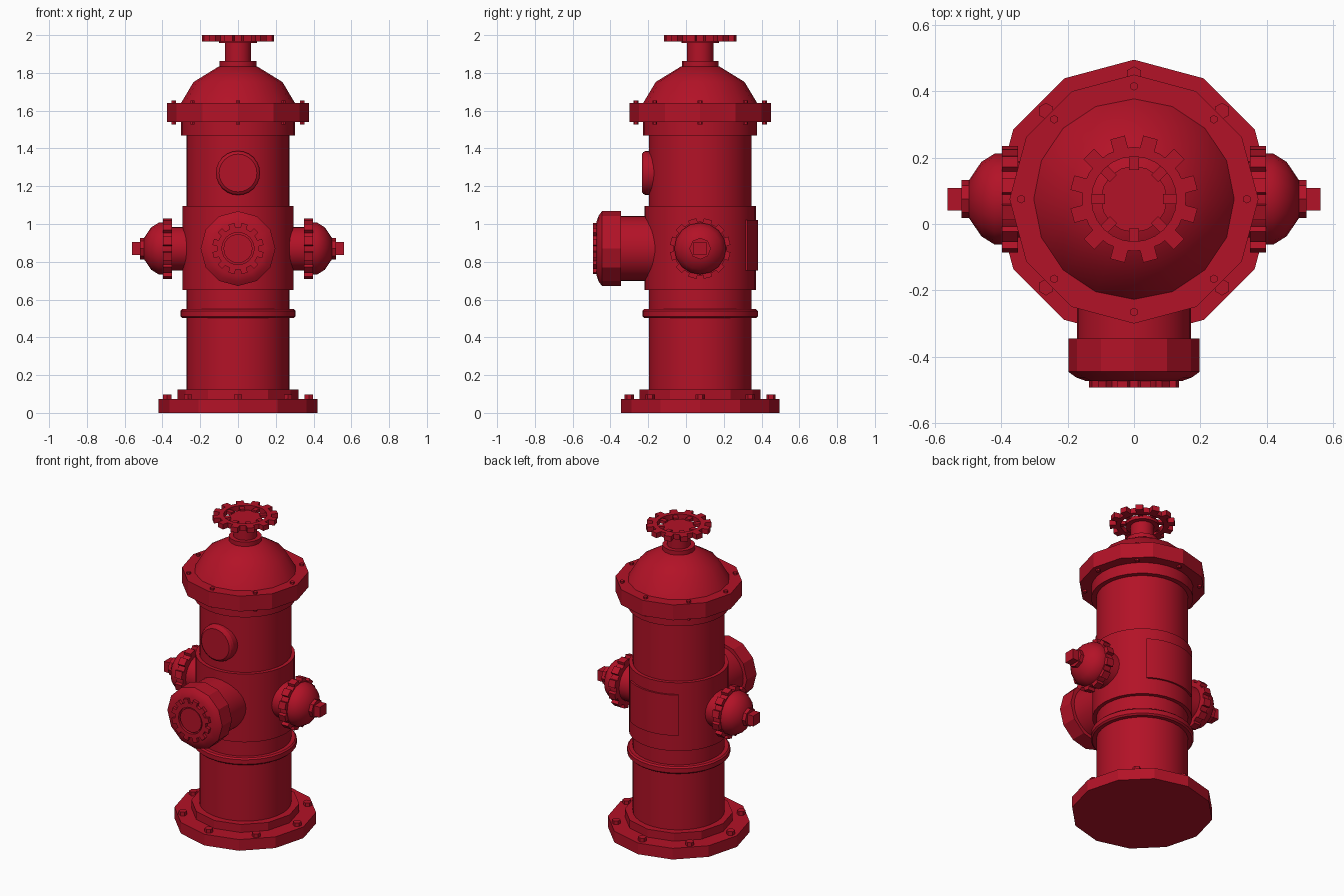
import bpy, bmesh
from math import pi, sin, cos, radians
from mathutils import Matrix, Vector

cube = bpy.data.objects.get("Cube")
if cube:
    bpy.data.objects.remove(cube, do_unlink=True)

red = bpy.data.materials.new("deep red paint")
red.use_nodes = True
RED = (0.45, 0.006, 0.02, 1)
red.diffuse_color = RED
red.node_tree.nodes["Principled BSDF"].inputs["Base Color"].default_value = RED

CY = 0.075     # the barrel axis sits behind the origin
PORT_Z = 0.87  # height of the three outlets
UP = Matrix.Translation((0, CY, 0))
FRONT = Matrix.Translation((0, 0, PORT_Z)) @ Matrix.Rotation(pi / 2, 4, 'X')


def side(s):
    return Matrix.Translation((0, CY, PORT_Z)) @ Matrix.Rotation(s * pi / 2, 4, 'Y')


def finish(name, bm, place, angle=25):
    bmesh.ops.recalc_face_normals(bm, faces=bm.faces[:])
    bm.transform(place)
    mesh = bpy.data.meshes.new(name)
    bm.to_mesh(mesh)
    bm.free()
    mesh.materials.append(red)
    ob = bpy.data.objects.new(name, mesh)
    bpy.context.collection.objects.link(ob)
    bpy.ops.object.select_all(action='DESELECT')
    ob.select_set(True)
    bpy.context.view_layer.objects.active = ob
    bpy.ops.object.shade_smooth_by_angle(angle=radians(angle))
    return ob


def add_lathe(bm, profile, seg, closed=False):
    """Revolve (radius, height) points; open profiles get end caps."""
    rings = [[bm.verts.new((r * cos(2 * pi * i / seg), r * sin(2 * pi * i / seg), z))
              for i in range(seg)] for r, z in profile]
    pairs = list(zip(rings, rings[1:]))
    if closed:
        pairs.append((rings[-1], rings[0]))
    for a, b in pairs:
        for i in range(seg):
            j = (i + 1) % seg
            bm.faces.new((a[i], a[j], b[j], b[i]))
    if not closed:
        bm.faces.new(rings[0])
        bm.faces.new(rings[-1])


def lathe(name, profile, seg, place=UP, angle=25):
    bm = bmesh.new()
    add_lathe(bm, profile, seg)
    return finish(name, bm, place, angle)


def add_box(bm, size, place):
    bmesh.ops.create_cube(bm, size=1, matrix=place @ Matrix.Diagonal((*size, 1)))


def gear(name, hole, root, tip, z0, z1, width, place, spokes=False):
    """Ring with twelve square teeth, optionally joined to a hub by spokes."""
    bm = bmesh.new()
    add_lathe(bm, [(hole, z0), (root, z0), (root, z1), (hole, z1)], 24, True)
    mid = (z0 + z1) / 2
    for i in range(12):
        turn = Matrix.Rotation((i + 0.5) * pi / 6, 4, 'Z')
        reach = tip - root + 0.01
        add_box(bm, (reach, width, z1 - z0),
                turn @ Matrix.Translation((tip - reach / 2, 0, mid)))
    if spokes:
        for i in range(8):
            turn = Matrix.Rotation(i * pi / 4, 4, 'Z')
            add_box(bm, (0.05, 0.03, (z1 - z0) * 0.6),
                    turn @ Matrix.Translation((hole - 0.015, 0, mid)))
    return finish(name, bm, place)


def bolts(name, ring, radius, z0, z1):
    bm = bmesh.new()
    for i in range(8):
        a = i * pi / 4
        bmesh.ops.create_cone(bm, cap_ends=True, segments=6, radius1=radius, radius2=radius,
                              depth=z1 - z0, matrix=Matrix.Translation(
                                  (ring * cos(a), ring * sin(a), (z0 + z1) / 2)))
    return finish(name, bm, UP)


# Base
lathe("base_flange", [(0.42, 0), (0.42, 0.073)], 12)
lathe("base_step", [(0.32, 0.07), (0.32, 0.125)], 12)
bolts("base_bolts", 0.375, 0.025, 0.06, 0.097)

# Barrel
lathe("barrel", [(0.272, 0.1), (0.272, 1.5)], 32)
lathe("barrel_band", [(0.26, 0.502), (0.296, 0.502), (0.305, 0.511),
                      (0.305, 0.54), (0.296, 0.549), (0.26, 0.549)], 32)
lathe("barrel_sleeve", [(0.295, 0.65), (0.295, 1.095)], 32)
lathe("neck_band", [(0.302, 1.468), (0.302, 1.55)], 32)

# Bonnet
lathe("bonnet_flange", [(0.375, 1.54), (0.375, 1.64)], 12)
lathe("bonnet_dome", [(0.305, 1.635), (0.235, 1.752), (0.1, 1.835)], 16, UP, 35)
bolts("bonnet_bolts", 0.34, 0.013, 1.527, 1.653)

# Hand wheel
lathe("wheel_collar", [(0.097, 1.82), (0.097, 1.863)], 16)
lathe("wheel_stem", [(0.07, 1.85), (0.07, 1.96)], 16)
lathe("wheel_hub", [(0.1, 1.958), (0.1, 1.982)], 16)
gear("hand_wheel", 0.128, 0.157, 0.192, 1.967, 2.0, 0.045, UP, True)

# Side outlets
for label, s in (("left", 1), ("right", -1)):
    place = side(s)
    lathe(label + "_outlet_neck", [(0.115, 0.2), (0.115, 0.36)], 24, place)
    gear(label + "_outlet_ring", 0.1, 0.143, 0.16, 0.35, 0.398, 0.045, place)
    lathe(label + "_outlet_dome", [(0.137, 0.39), (0.137, 0.42), (0.112, 0.46),
                                   (0.057, 0.497)], 16, place, 35)
    lathe(label + "_outlet_collar", [(0.057, 0.485), (0.057, 0.52)], 8, place)
    nut = bmesh.new()
    add_box(nut, (0.068, 0.068, 0.06), Matrix.Translation((0, 0, 0.532)))
    finish(label + "_outlet_nut", nut, place)

# Front outlet
lathe("front_outlet_neck", [(0.172, 0.1), (0.172, 0.36)], 32, FRONT)
lathe("front_outlet_cap", [(0.198, 0.345), (0.198, 0.445), (0.175, 0.462),
                           (0.145, 0.473)], 12, FRONT)
gear("front_outlet_gear", 0.085, 0.112, 0.136, 0.465, 0.492, 0.033, FRONT)
lathe("front_outlet_centre", [(0.077, 0.465), (0.077, 0.487)], 16, FRONT)

# Upper plug
lathe("front_plug", [(0.117, 0.15), (0.117, 0.212), (0.111, 0.226), (0.1, 0.234)], 24,
      Matrix.Translation((0, 0, 0.4)) @ FRONT, 20)

# Curved rear panel
bm = bmesh.new()
steps, half = 12, radians(35)
columns = []
for i in range(steps + 1):
    a = pi / 2 - half + 2 * half * i / steps
    columns.append([bm.verts.new((r * cos(a), r * sin(a), z))
                    for r, z in ((0.28, 0.755), (0.306, 0.755), (0.306, 1.02), (0.28, 1.02))])
for p, q in zip(columns, columns[1:]):
    for k in range(4):
        m = (k + 1) % 4
        bm.faces.new((p[k], p[m], q[m], q[k]))
bm.faces.new(columns[0])
bm.faces.new(columns[-1])
finish("rear_panel", bm, UP)
